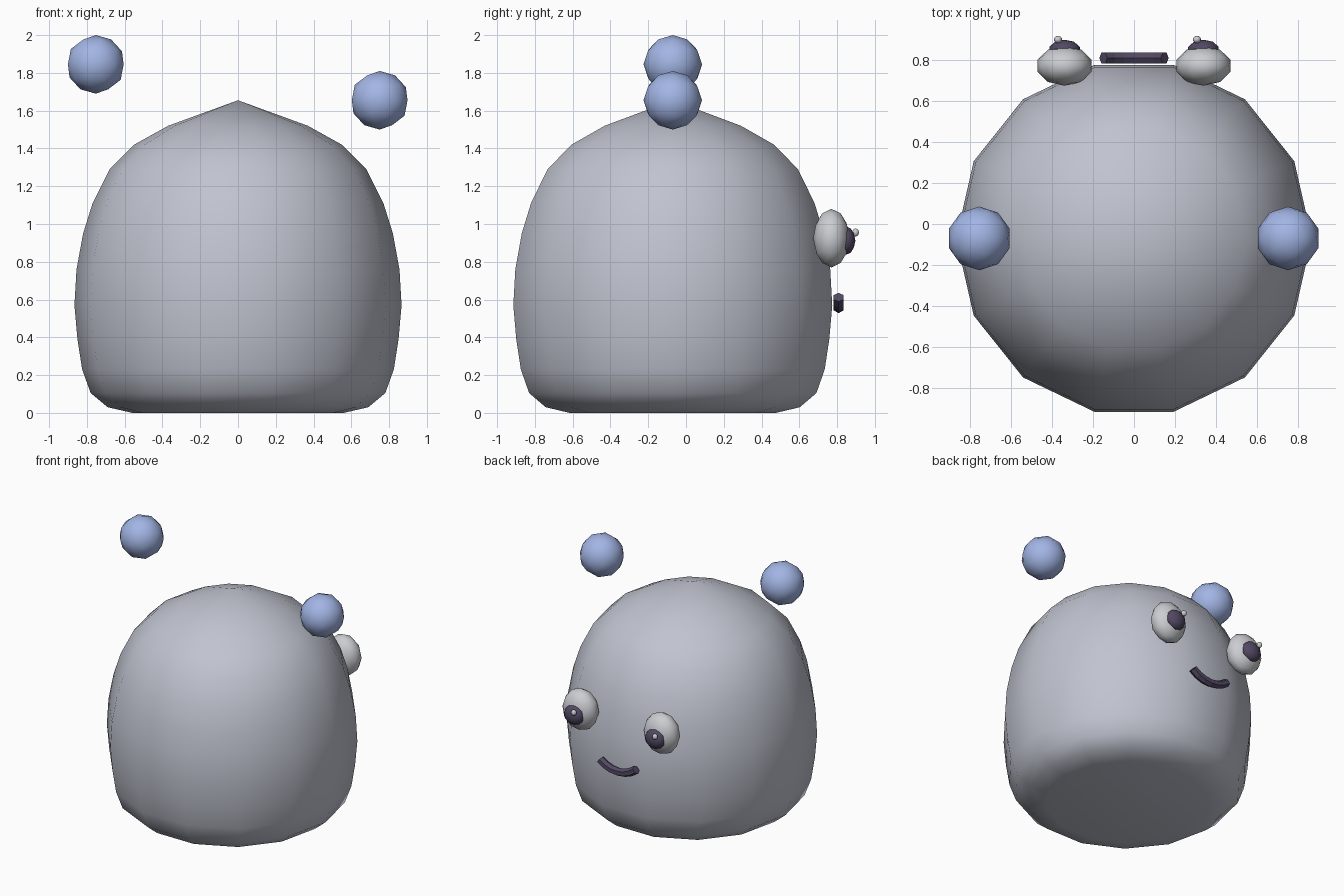
import bpy, bmesh, math
from mathutils import Matrix, Vector

if "Cube" in bpy.data.objects:
    bpy.data.objects.remove(bpy.data.objects["Cube"])


def material(name, rgb):
    m = bpy.data.materials.new(name)
    m.diffuse_color = (*rgb, 1.0)
    m.use_nodes = True
    m.node_tree.nodes["Principled BSDF"].inputs["Base Color"].default_value = m.diffuse_color
    return m


BODY = material("pale grey", (0.53, 0.55, 0.63))
BLUE = material("soft blue", (0.36, 0.46, 0.78))
WHITE = material("eye white", (0.60, 0.61, 0.64))
DARK = material("dark plum", (0.085, 0.065, 0.125))


def finish(bm, name, mat, smooth=True):
    bmesh.ops.recalc_face_normals(bm, faces=bm.faces)
    me = bpy.data.meshes.new(name)
    bm.to_mesh(me)
    bm.free()
    me.materials.append(mat)
    for p in me.polygons:
        p.use_smooth = smooth
    ob = bpy.data.objects.new(name, me)
    bpy.context.collection.objects.link(ob)
    return ob


def ball(name, centre, radii, mat):
    """Low-poly ellipsoid."""
    bm = bmesh.new()
    bmesh.ops.create_icosphere(
        bm, subdivisions=2, radius=1.0,
        matrix=Matrix.Translation(centre) @ Matrix.Diagonal((*radii, 1.0)))
    return finish(bm, name, mat)


# Body: 14-sided lathe around an axis slightly behind the origin
CY, SIDES = -0.07, 14
profile = [(0.56, 0.0), (0.69, 0.03), (0.78, 0.105), (0.825, 0.23),
           (0.85, 0.39), (0.866, 0.57), (0.855, 0.76), (0.82, 0.95),
           (0.77, 1.11), (0.68, 1.29), (0.55, 1.42), (0.37, 1.52)]
bm = bmesh.new()
rings = []
for r, z in profile:
    rings.append([bm.verts.new((r * math.cos(2 * math.pi * i / SIDES),
                                CY + r * math.sin(2 * math.pi * i / SIDES), z))
                  for i in range(SIDES)])
for a, b in zip(rings, rings[1:]):
    for i in range(SIDES):
        j = (i + 1) % SIDES
        bm.faces.new((a[i], a[j], b[j], b[i]))
apex = bm.verts.new((0, CY, 1.655))
for i in range(SIDES):
    bm.faces.new((rings[-1][i], rings[-1][(i + 1) % SIDES], apex))
bm.faces.new(rings[0][::-1])
finish(bm, "body", BODY)

# Floating hands, one raised higher
ball("left_hand", (-0.753, CY, 1.845), (0.155,) * 3, BLUE)
ball("right_hand", (0.75, CY, 1.655), (0.155,) * 3, BLUE)

# Eyes with pupils and glints
for side, s in (("left", -1), ("right", 1)):
    x = 0.338 * s
    ball(side + "_eye", (x, 0.77, 0.925), (0.138, 0.097, 0.155), WHITE)
    ball(side + "_pupil", (x, 0.847, 0.912), (0.078, 0.05, 0.075), DARK)
    ball(side + "_glint", (x - 0.032, 0.898, 0.955), (0.02, 0.018, 0.022), WHITE)

# Smile: six-sided tube swept along an arc
bm = bmesh.new()
R, TUBE, STEPS = 0.232, 0.03, 6
half = math.radians(40)
rings = []
for k in range(STEPS + 1):
    t = -half + 2 * half * k / STEPS
    out = Vector((math.sin(t), 0, -math.cos(t)))
    c = Vector((0, 0.808, 0.79)) + out * R
    rings.append([bm.verts.new(c + out * TUBE * math.cos(i * math.pi / 3)
                               + Vector((0, 1, 0)) * TUBE * math.sin(i * math.pi / 3))
                  for i in range(6)])
for a, b in zip(rings, rings[1:]):
    for i in range(6):
        j = (i + 1) % 6
        bm.faces.new((a[i], a[j], b[j], b[i]))
bm.faces.new(rings[0])
bm.faces.new(rings[-1])
finish(bm, "smile", DARK, smooth=False)
